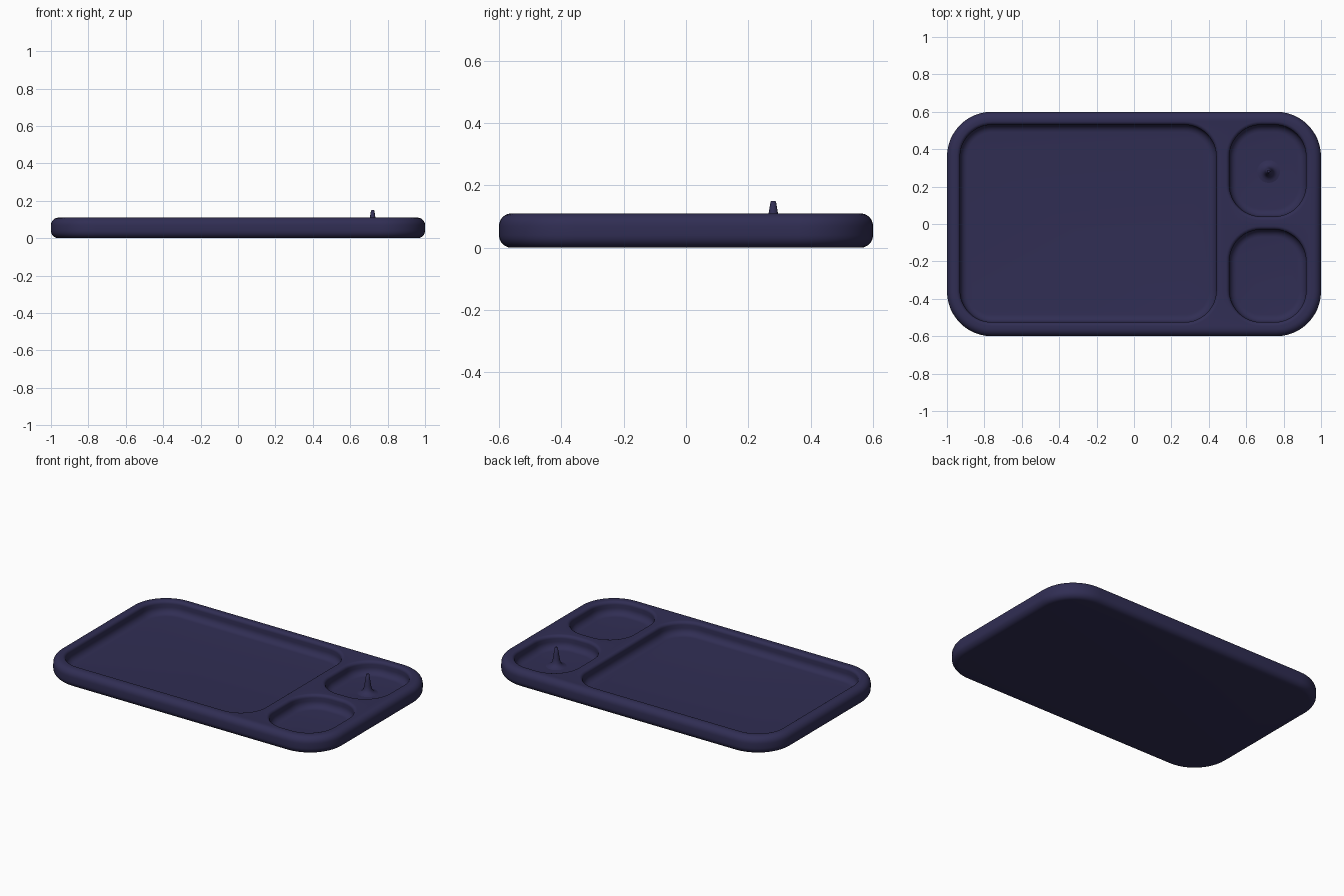
import bpy, bmesh, math

cube = bpy.data.objects.get("Cube")
if cube:
    bpy.data.objects.remove(cube)

TOP, FLOOR = 0.11, 0.03
EDGE, LIP, COVE = 0.04, 0.02, 0.04   # outer rounding, pocket lip, pocket floor fillet

navy = bpy.data.materials.new("dark navy")
navy.use_nodes = True
colour = (0.03, 0.027, 0.088, 1)
navy.diffuse_color = colour
shader = navy.node_tree.nodes["Principled BSDF"]
shader.inputs["Base Color"].default_value = colour
shader.inputs["Roughness"].default_value = 0.6


def ring(bm, box, radius, grow, z, steps=12):
    """Rounded rectangle of vertices, grown outwards by grow."""
    x0, x1, y0, y1 = box
    verts = []
    corners = ((x1, y1, -1, -1), (x0, y1, 1, -1), (x0, y0, 1, 1), (x1, y0, -1, 1))
    for c, (x, y, sx, sy) in enumerate(corners):
        for i in range(steps + 1):
            a = math.pi / 2 * (c + i / steps)
            verts.append(bm.verts.new((x + sx * radius + (radius + grow) * math.cos(a),
                                       y + sy * radius + (radius + grow) * math.sin(a), z)))
    return verts


def loft(bm, rings):
    for a, b in zip(rings, rings[1:]):
        for i in range(len(a)):
            j = (i + 1) % len(a)
            bm.faces.new((a[i], a[j], b[j], b[i]))


def arc(radius, start, end, steps=6):
    """Points (offset, height) on a quarter circle, in degrees."""
    angles = [math.radians(start + (end - start) * i / steps) for i in range(steps + 1)]
    return [(radius * math.cos(a), radius * math.sin(a)) for a in angles]


def finish(bm, name):
    bmesh.ops.recalc_face_normals(bm, faces=bm.faces)
    mesh = bpy.data.meshes.new(name)
    bm.to_mesh(mesh)
    bm.free()
    mesh.materials.append(navy)
    obj = bpy.data.objects.new(name, mesh)
    bpy.context.collection.objects.link(obj)
    bpy.ops.object.select_all(action='DESELECT')
    obj.select_set(True)
    bpy.context.view_layer.objects.active = obj
    bpy.ops.object.shade_smooth_by_angle(angle=math.radians(40))
    return obj


# Tray: outer shell with rounded bottom and top edges
bm = bmesh.new()
profile = [(g - EDGE, z + EDGE) for g, z in arc(EDGE, -90, 0)]
profile += [(g - EDGE, z + TOP - EDGE) for g, z in arc(EDGE, 0, 90)]
shell = [ring(bm, (-1, 1, -0.6, 0.6), 0.24, g, z) for g, z in profile]
loft(bm, shell)
bm.faces.new(shell[0])
rims = [shell[-1]]

# Three pockets with rounded lips and coved floors
pockets = [((-0.93, 0.44, -0.525, 0.53), 0.17),
           ((0.51, 0.92, 0.04, 0.53), 0.17),
           ((0.51, 0.92, -0.525, -0.03), 0.17)]
for box, radius in pockets:
    profile = [(g - COVE, z + FLOOR + COVE) for g, z in arc(COVE, -90, 0)]
    profile += [(g + LIP, z + TOP - LIP) for g, z in arc(LIP, 180, 90)]
    wall = [ring(bm, box, radius, g, z) for g, z in profile]
    loft(bm, wall)
    bm.faces.new(wall[0])
    rims.append(wall[-1])

# Flat top surface joining the rims
edges = [bm.edges.get((r[i - 1], r[i])) for r in rims for i in range(len(r))]
bmesh.ops.triangle_fill(bm, edges=edges, use_beauty=True, normal=(0, 0, 1))
finish(bm, "tray")

# Spike with a flared foot in the rear right pocket
bm = bmesh.new()
outline = [(0.065, FLOOR - 0.001), (0.048, FLOOR + 0.003), (0.034, FLOOR + 0.011),
           (0.025, FLOOR + 0.024), (0.020, FLOOR + 0.045), (0.015, TOP),
           (0.009, 0.147), (0.006, 0.15)]
rings = [ring(bm, (0.72 - r, 0.72 + r, 0.28 - r, 0.28 + r), r, 0, z, steps=6)
         for r, z in outline]
loft(bm, rings)
for end in (rings[0], rings[-1]):
    bm.faces.new(end)
bmesh.ops.remove_doubles(bm, verts=bm.verts, dist=0.0001)
finish(bm, "spike")
